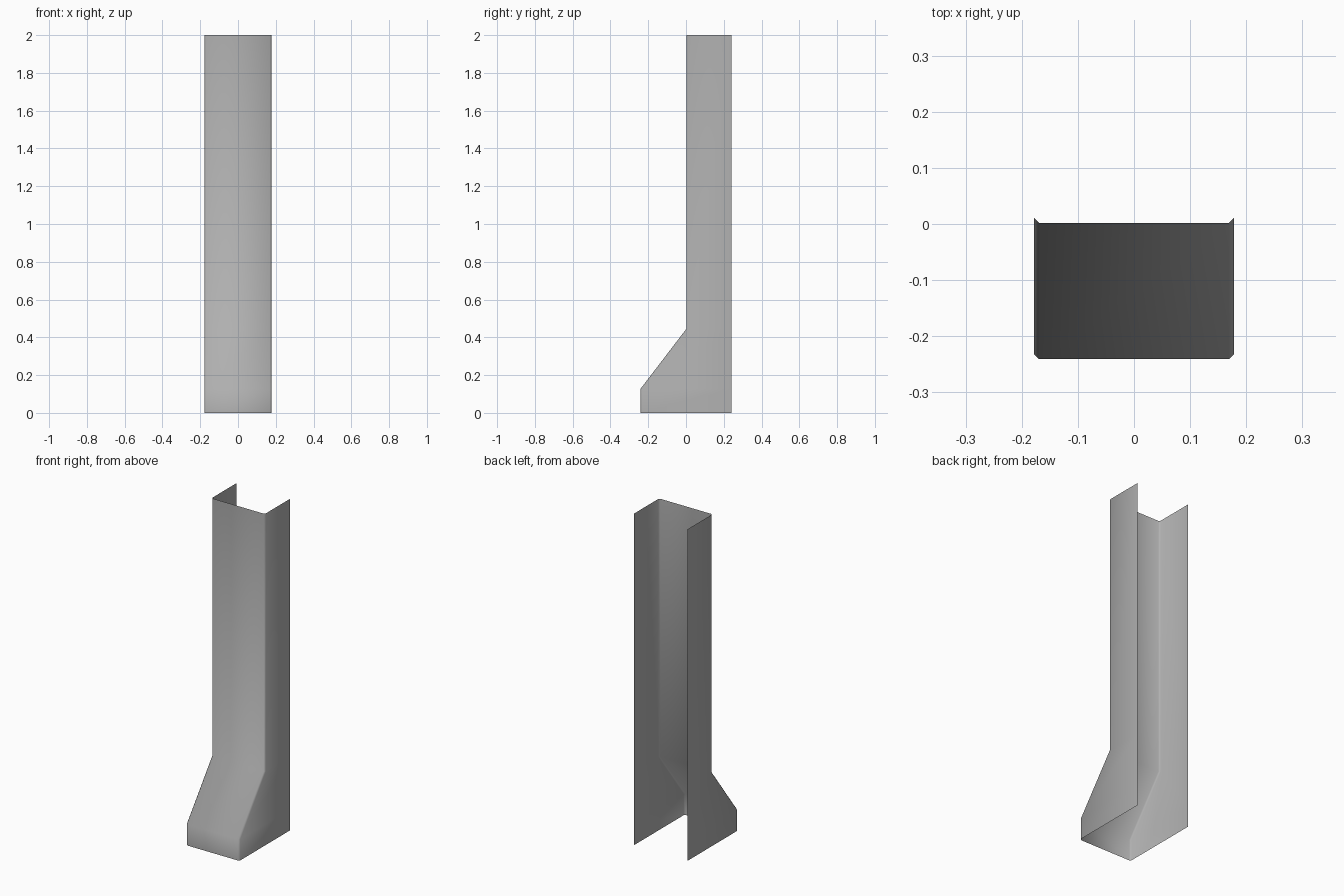
import bpy, bmesh

if "Cube" in bpy.data.objects:
    bpy.data.objects.remove(bpy.data.objects["Cube"])

HALF_W = 0.178   # half width of the channel
BEVEL = 0.009    # small chamfer on the front corners
BACK = 0.241     # open rear edge

# Front profile (y, z): foot, slope, tall column
profile = [(-0.241, 0.0), (-0.241, 0.127), (0.002, 0.445), (0.002, 2.0)]


def section(y, z):
    """Open U-shaped cross-section from the left rear edge to the right rear edge."""
    half = [(HALF_W, BACK), (HALF_W, y + BEVEL), (HALF_W - BEVEL, y)]
    left = [(-x, v, z) for x, v in half]
    right = [(x, v, z) for x, v in reversed(half)]
    return left + right


# Single-sheet channel, open at the back, top and bottom
bm = bmesh.new()
rings = [[bm.verts.new(co) for co in section(y, z)] for y, z in profile]
for low, high in zip(rings, rings[1:]):
    for i in range(len(low) - 1):
        bm.faces.new((low[i], low[i + 1], high[i + 1], high[i]))

mesh = bpy.data.meshes.new("channel_post")
bm.to_mesh(mesh)
bm.free()
post = bpy.data.objects.new("channel_post", mesh)
bpy.context.collection.objects.link(post)

# Soft shading over the chamfers and bends
for face in mesh.polygons:
    face.use_smooth = True

# Darker grey finish
grey = bpy.data.materials.new("dark_grey")
grey.diffuse_color = (0.44, 0.44, 0.44, 1.0)
grey.use_nodes = True
grey.node_tree.nodes["Principled BSDF"].inputs["Base Color"].default_value = grey.diffuse_color
mesh.materials.append(grey)
